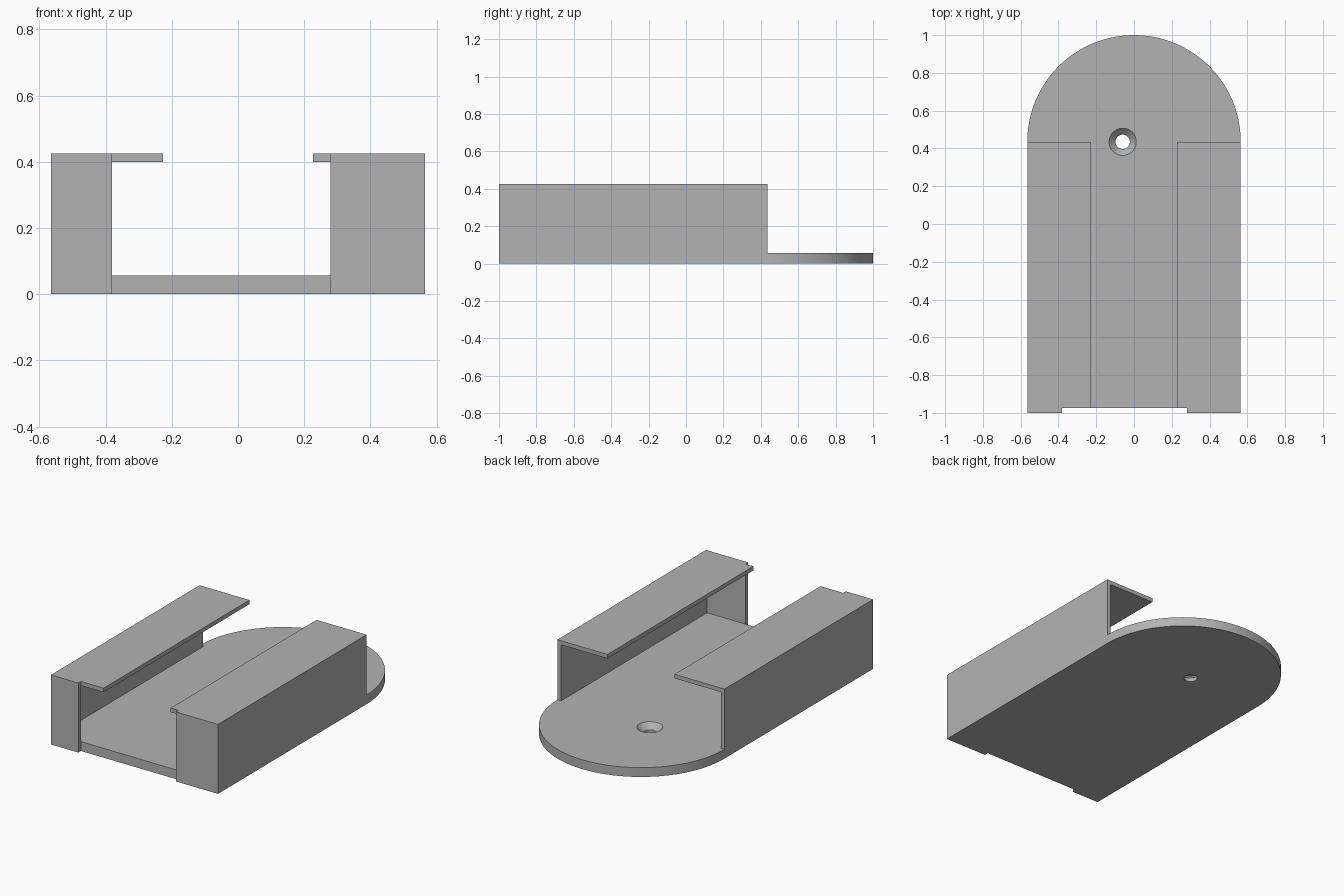
import bpy
import bmesh
from math import cos, sin, pi, radians
from mathutils import Vector

cube = bpy.data.objects.get("Cube")
if cube:
    bpy.data.objects.remove(cube, do_unlink=True)

# Main dimensions
HALF = 0.565          # half width, also radius of the rounded end
FRONT, BEND = -1.0, 0.435
FLOOR, TOP = 0.057, 0.425
SKIN = 0.025          # thickness of walls, lips and front panels
LIP = 0.227           # inner edge of the lips
GAP_R, GAP_L = -0.38, 0.28   # front opening

grey = bpy.data.materials.new("plain grey")
grey.use_nodes = True
grey.diffuse_color = (0.45, 0.45, 0.45, 1)
grey.node_tree.nodes["Principled BSDF"].inputs["Base Color"].default_value = grey.diffuse_color


def make_object(name, bm):
    bmesh.ops.recalc_face_normals(bm, faces=bm.faces)
    mesh = bpy.data.meshes.new(name)
    bm.to_mesh(mesh)
    bm.free()
    mesh.materials.append(grey)
    obj = bpy.data.objects.new(name, mesh)
    bpy.context.collection.objects.link(obj)
    return obj


def extrude(name, points, offset):
    """Prism from a closed outline moved along the offset."""
    bm = bmesh.new()
    face = bm.faces.new([bm.verts.new(p) for p in points])
    result = bmesh.ops.extrude_face_region(bm, geom=[face], use_keep_orig=True)
    moved = [v for v in result["geom"] if isinstance(v, bmesh.types.BMVert)]
    bmesh.ops.translate(bm, verts=moved, vec=Vector(offset))
    return make_object(name, bm)


def lathe(name, profile, centre, steps=48):
    """Closed solid turned about a vertical axis."""
    bm = bmesh.new()
    rings = [[bm.verts.new((centre[0] + r * cos(2 * pi * i / steps),
                            centre[1] + r * sin(2 * pi * i / steps), z))
              for i in range(steps)] for r, z in profile]
    for low, high in zip(rings, rings[1:]):
        for i in range(steps):
            j = (i + 1) % steps
            bm.faces.new((low[i], low[j], high[j], high[i]))
    bm.faces.new(rings[0])
    bm.faces.new(rings[-1])
    return make_object(name, bm)


# Base plate: rounded back, shallow notch at the front opening
ARC = 72
outline = [(HALF * cos(pi * i / ARC), BEND + HALF * sin(pi * i / ARC), 0) for i in range(ARC + 1)]
outline += [(x, y, 0) for x, y in (
    (-HALF, FRONT), (GAP_R, FRONT), (GAP_R, FRONT + SKIN),
    (GAP_L, FRONT + SKIN), (GAP_L, FRONT), (HALF, FRONT))]
base = extrude("base_plate", outline, (0, 0, FLOOR))

# Countersunk screw hole
cutter = lathe("screw_hole_cutter",
               [(0.038, -0.02), (0.038, 0.023), (0.072, FLOOR), (0.072, 0.08)],
               (-0.06, BEND))
cutter.hide_render = True
hole = base.modifiers.new("screw hole", "BOOLEAN")
hole.operation = "DIFFERENCE"
hole.solver = "EXACT"
hole.object = cutter
bpy.ops.object.select_all(action="DESELECT")
bpy.context.view_layer.objects.active = base
base.select_set(True)
bpy.ops.object.modifier_apply(modifier=hole.name)
bpy.data.objects.remove(cutter, do_unlink=True)
bpy.ops.object.shade_smooth_by_angle(angle=radians(30))

# Side walls with inward lips, and the front panels that close them
for side, s, inner in (("right", -1, GAP_R), ("left", 1, GAP_L)):
    section = ((HALF, FLOOR), (HALF, TOP), (LIP, TOP), (LIP, TOP - SKIN),
               (HALF - SKIN, TOP - SKIN), (HALF - SKIN, FLOOR))
    extrude(side + "_wall_and_lip", [(s * x, FRONT + SKIN, z) for x, z in section],
            (0, BEND - FRONT - SKIN, 0))
    panel = ((s * HALF, FLOOR), (s * HALF, TOP), (inner, TOP), (inner, FLOOR))
    extrude(side + "_front_panel", [(x, FRONT, z) for x, z in panel], (0, SKIN, 0))
